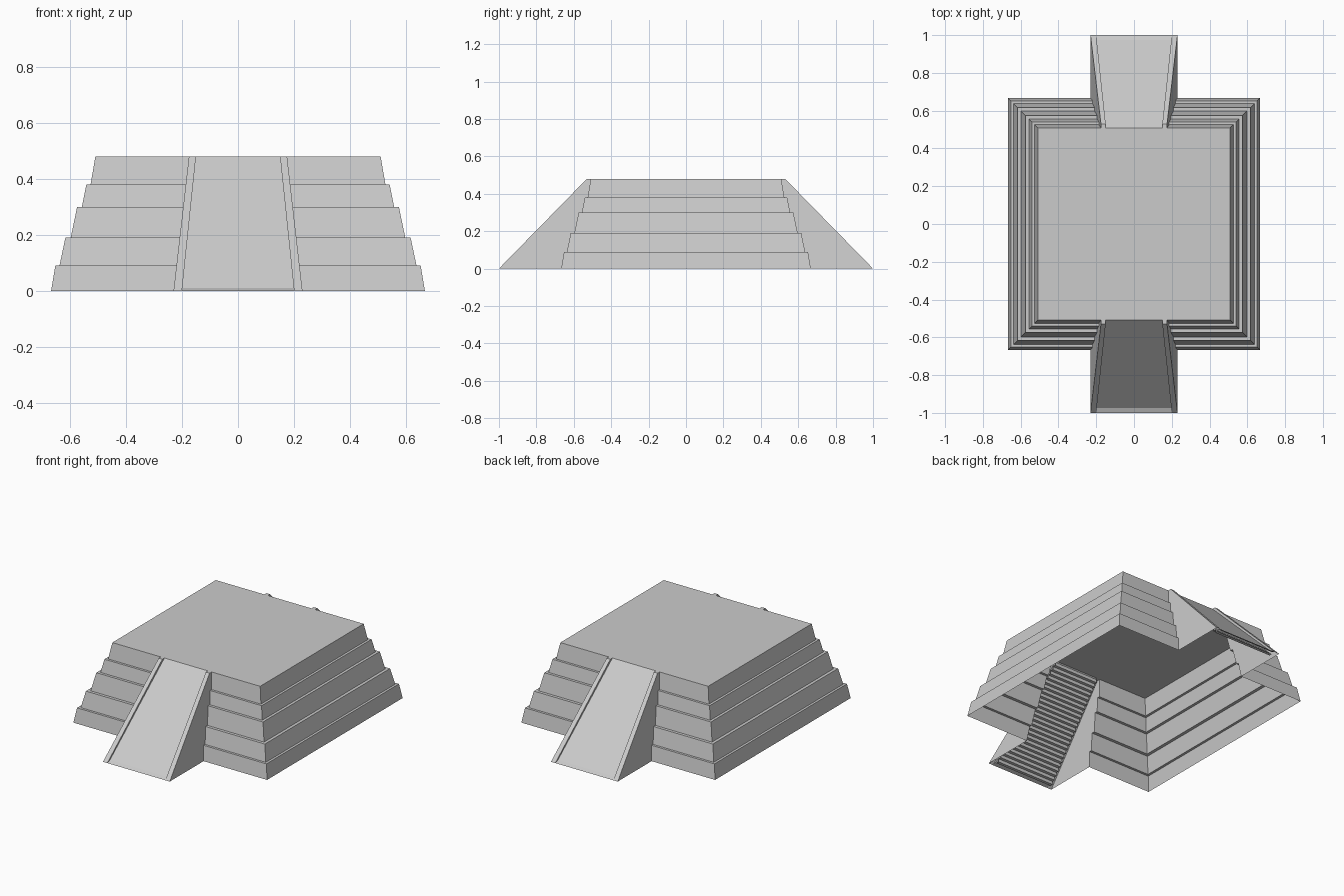
import bpy
import bmesh
from mathutils import Vector

if "Cube" in bpy.data.objects:
    bpy.data.objects.remove(bpy.data.objects["Cube"])

H = 0.48
# Tier profile: (half width, height), alternating bottom and top of each tier
PROFILE = [(0.667, 0), (0.652, 0.09), (0.637, 0.09), (0.616, 0.19), (0.597, 0.19),
           (0.574, 0.30), (0.557, 0.30), (0.541, 0.38), (0.526, 0.38), (0.509, H)]


def outer_x(z):
    return 0.23 - 0.055 * z / H


def inner_x(z):
    return 0.20 - 0.05 * z / H


def build(name, faces, axes):
    """Make a sheet object from (points, facing direction) and mirror it."""
    bm = bmesh.new()
    for points, facing in faces:
        f = bm.faces.new([bm.verts.new(p) for p in points])
        f.normal_update()
        if f.normal.dot(Vector(facing)) < 0:
            f.normal_flip()
    bmesh.ops.remove_doubles(bm, verts=bm.verts, dist=0.0002)
    mesh = bpy.data.meshes.new(name)
    bm.to_mesh(mesh)
    bm.free()
    obj = bpy.data.objects.new(name, mesh)
    bpy.context.collection.objects.link(obj)
    mod = obj.modifiers.new("mirror", 'MIRROR')
    mod.use_axis = axes
    return obj


# Hollow tiered body, open below and open behind each stairway
UP = (0, 0, 1)
tiers = []
for (h0, z0), (h1, z1) in zip(PROFILE, PROFILE[1:]):
    a = [(outer_x(z0), -h0, z0), (h0, -h0, z0), (h0, 0, z0)]
    b = [(outer_x(z1), -h1, z1), (h1, -h1, z1), (h1, 0, z1)]
    for i, out in enumerate([(0, -1, 0.5), (1, 0, 0.5)]):
        tiers.append(([a[i], a[i + 1], b[i + 1], b[i]], UP if z0 == z1 else out))
build("tiered_body", tiers, (True, True, False))

# Top platform
t = PROFILE[-1][0]
build("top_platform", [([(0, -t, H), (t, -t, H), (t, 0, H), (0, 0, H)], UP)],
      (True, True, False))

# Side rails: leaning outer wall, sloping top, flat cap and inner wall
o0, o1, i0, i1 = outer_x(0), outer_x(H), inner_x(0), inner_x(H)
rail = [
    ([(o0, -1, 0)] + [(outer_x(z), -h, z) for h, z in PROFILE] + [(o1, -0.53, H)], (1, 0, 0)),
    ([(o0, -1, 0), (o1, -0.53, H), (i1, -0.53, H), (i0, -1, 0)], (0, -1, 1)),
    ([(o1, -0.53, H), (o1, -t, H), (i1, -t, H), (i1, -0.53, H)], UP),
    ([(i0, -1, 0), (i1, -0.53, H), (i1, -t, H), (inner_x(0.01), -0.975, 0.01)], (-1, 0, 0)),
]
build("stair_rail", rail, (True, True, False))

# Smooth ramp between the rails, with a shallow lip at its foot
lip = inner_x(0.01)
ramp = [
    ([(0, -0.975, 0.01), (lip, -0.975, 0.01), (i1, -t, H), (0, -t, H)], (0, -1, 1)),
    ([(0, -1, 0), (i0, -1, 0), (lip, -0.975, 0.01), (0, -0.975, 0.01)], (0, -1, 1)),
]
build("stair_ramp", ramp, (True, True, False))

# Steps lying just under the ramp
N = 24
rise, run = (H - 0.01) / N, (0.97 - t) / N
steps = []
for k in range(N):
    y, z = -0.97 + k * run, k * rise
    xa, xb = inner_x(z), inner_x(z + rise)
    y2, z2 = y + run, z + rise
    # riser set back so that each nose stays below the ramp surface
    steps.append(([(0, y2, z), (xa, y2, z), (xb, y2, z2), (0, y2, z2)], (0, -1, 0)))
    steps.append(([(0, y, z), (xa, y, z), (xa, y2, z), (0, y2, z)], UP))
build("steps", steps, (True, True, False))
